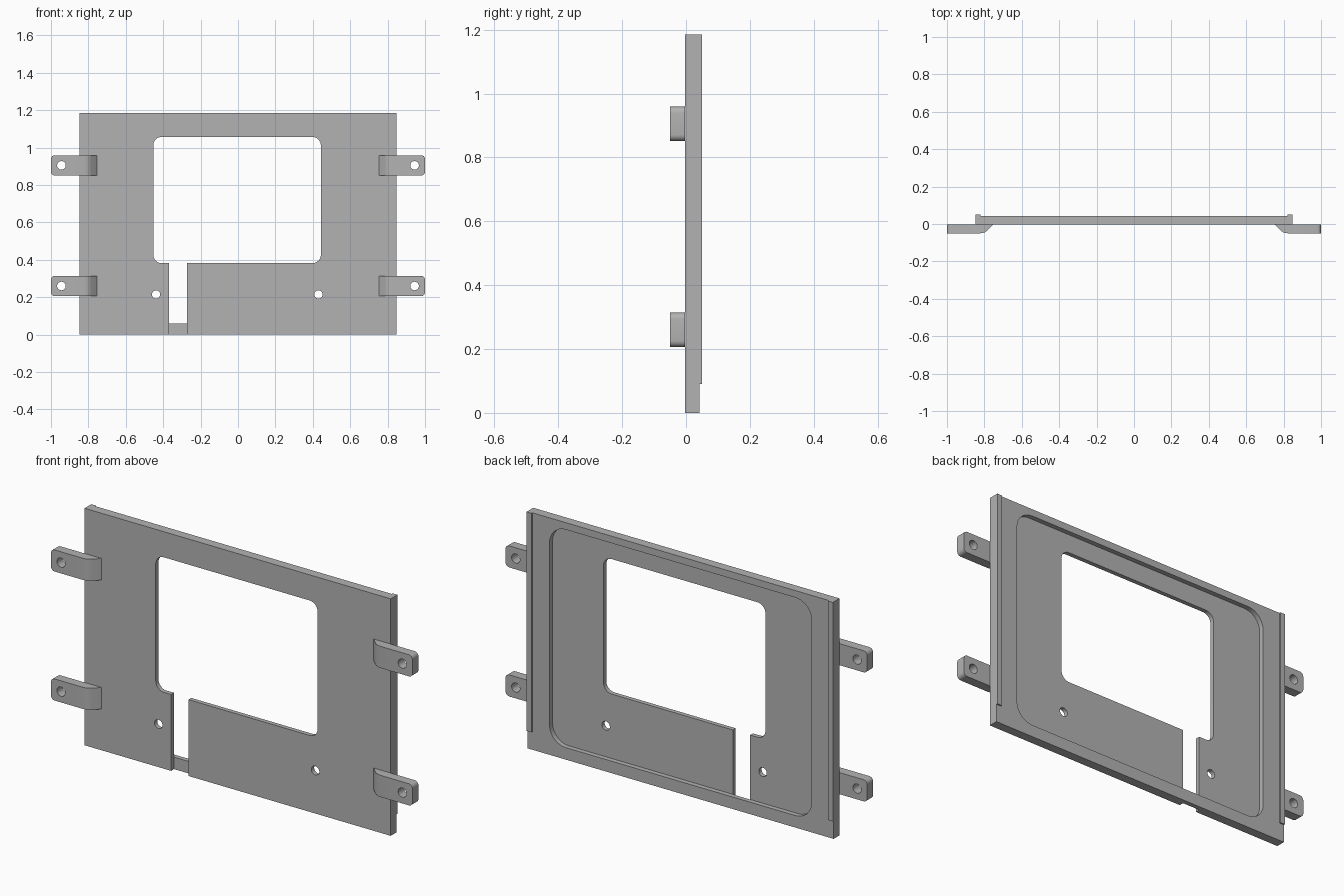
import bpy
import bmesh
import math
from mathutils import Vector

cube = bpy.data.objects.get("Cube")
if cube:
    bpy.data.objects.remove(cube, do_unlink=True)

grey = bpy.data.materials.new("plain grey")
grey.use_nodes = True
colour = (0.45, 0.45, 0.45, 1)
grey.diffuse_color = colour
grey.node_tree.nodes["Principled BSDF"].inputs["Base Color"].default_value = colour

FRONT, FLOOR, BACK, RAIL = -0.003, 0.019, 0.043, 0.05
WIDTH, HEIGHT = 0.847, 1.185


def prism(name, points, direction):
    """Extrude a closed outline of 3D points along a direction."""
    bm = bmesh.new()
    face = bm.faces.new([bm.verts.new(p) for p in points])
    new = bmesh.ops.extrude_face_region(bm, geom=[face])["geom"]
    verts = [v for v in new if isinstance(v, bmesh.types.BMVert)]
    bmesh.ops.translate(bm, verts=verts, vec=Vector(direction))
    bmesh.ops.recalc_face_normals(bm, faces=bm.faces)
    mesh = bpy.data.meshes.new(name)
    bm.to_mesh(mesh)
    bm.free()
    obj = bpy.data.objects.new(name, mesh)
    bpy.context.collection.objects.link(obj)
    mesh.materials.append(grey)
    return obj


def panel(name, x0, x1, z0, z1, y0, y1, radius=0.0):
    """Upright slab, with rounded corners if a radius is given."""
    steps = 8 if radius else 0
    points = []
    corners = [(x1, z1, -1, -1), (x0, z1, 1, -1), (x0, z0, 1, 1), (x1, z0, -1, 1)]
    for i, (x, z, sx, sz) in enumerate(corners):
        for k in range(steps + 1):
            a = math.pi / 2 * (i + k / max(steps, 1))
            points.append((x + radius * (sx + math.cos(a)), y0,
                           z + radius * (sz + math.sin(a))) if steps else (x, y0, z))
    return prism(name, points, (0, y1 - y0, 0))


def peg(x, z, radius):
    """Round cutter running front to back."""
    ring = [(x + radius * math.cos(math.tau * k / 32), -0.2,
             z + radius * math.sin(math.tau * k / 32)) for k in range(32)]
    return prism("hole_cutter", ring, (0, 0.4, 0))


def cut(target, cutter):
    cutter.hide_render = True
    mod = target.modifiers.new("cut", "BOOLEAN")
    mod.operation = "DIFFERENCE"
    mod.solver = "EXACT"
    mod.object = cutter
    bpy.context.view_layer.objects.active = target
    bpy.ops.object.modifier_apply(modifier=mod.name)
    bpy.data.objects.remove(cutter, do_unlink=True)


def smooth(obj):
    bpy.ops.object.select_all(action="DESELECT")
    obj.select_set(True)
    bpy.context.view_layer.objects.active = obj
    bpy.ops.object.shade_smooth_by_angle(angle=math.radians(30))


# Plate with a recessed back, a window, a cable slot and two screw holes
plate = panel("plate", -WIDTH, WIDTH, 0, HEIGHT, FRONT, BACK)
cut(plate, panel("recess_cutter", -0.725, 0.725, 0.06, 1.15, FLOOR, 0.2, 0.09))
cut(plate, panel("window_cutter", -0.453, 0.443, 0.382, 1.057, -0.2, 0.2, 0.045))
cut(plate, panel("slot_cutter", -0.368, -0.272, -0.1, 0.45, -0.2, FLOOR + 0.001))
for x in (-0.438, 0.43):
    cut(plate, peg(x, 0.215, 0.022))
smooth(plate)

# Raised rails along both back edges, and mounting tabs on the front
for side, word in ((1, "left"), (-1, "right")):
    inner, outer = sorted((side * 0.82, side * WIDTH))
    panel(word + "_rail", inner, outer, 0.09, HEIGHT, BACK - 0.001, RAIL)

    for z, level in ((0.905, "upper"), (0.26, "lower")):
        profile = [(0.753, FRONT), (0.785, -0.035), (0.795, -0.043), (0.808, -0.048),
                   (0.825, -0.05), (1, -0.05), (1, FRONT)]
        tab = prism(f"{word}_{level}_tab",
                    [(side * x, y, z - 0.054) for x, y in profile], (0, 0, 0.108))
        # Round the two outer corners
        bm = bmesh.new()
        bm.from_mesh(tab.data)
        ends = [e for e in bm.edges
                if all(abs(v.co.x) > 0.99 for v in e.verts)
                and abs(e.verts[0].co.z - e.verts[1].co.z) < 0.001]
        bmesh.ops.bevel(bm, geom=ends, offset=0.02, segments=6, profile=0.5,
                        affect="EDGES")
        bm.to_mesh(tab.data)
        bm.free()
        cut(tab, peg(side * 0.944, z, 0.023))
        smooth(tab)
